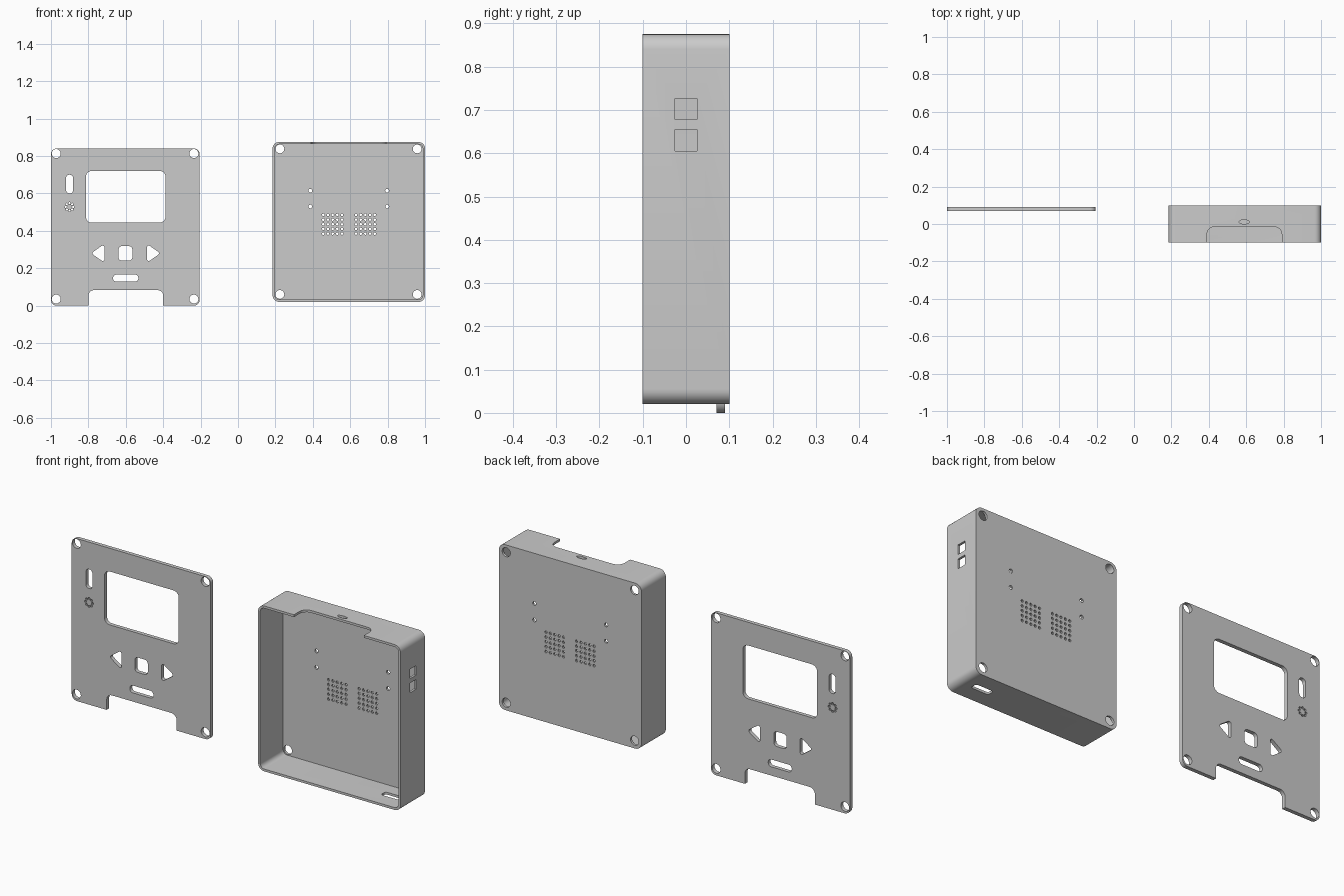
import bpy, bmesh
from math import cos, sin, tan, pi
from mathutils import Vector

cube = bpy.data.objects.get("Cube")
if cube:
    bpy.data.objects.remove(cube, do_unlink=True)

GREY = (0.6, 0.6, 0.6, 1)
grey = bpy.data.materials.new("grey_plastic")
grey.use_nodes = True
grey.diffuse_color = GREY
grey.node_tree.nodes["Principled BSDF"].inputs["Base Color"].default_value = GREY


# 2D profiles
def rounded(corners, radius, steps=7):
    """Polygon with every corner replaced by an arc."""
    pts = [Vector(c) for c in corners]
    out = []
    for i, p in enumerate(pts):
        a = (pts[i - 1] - p).normalized()
        b = (pts[(i + 1) % len(pts)] - p).normalized()
        half = a.angle(b) / 2
        centre = p + (a + b).normalized() * radius / sin(half)
        v1 = p + a * radius / tan(half) - centre
        v2 = p + b * radius / tan(half) - centre
        for k in range(steps + 1):
            out.append(centre + v1.slerp(v2, k / steps).normalized() * radius)
    return out


def box(x0, x1, y0, y1, radius=0):
    corners = [(x0, y0), (x1, y0), (x1, y1), (x0, y1)]
    return rounded(corners, radius) if radius else corners


def circle(x, y, r, n=12, ry=None):
    return [(x + r * cos(2 * pi * k / n), y + (ry or r) * sin(2 * pi * k / n))
            for k in range(n)]


# Solids
def add_prism(bm, profile, axis, lo, hi):
    place = {"x": lambda a, b, d: (d, a, b),
             "y": lambda a, b, d: (a, d, b),
             "z": lambda a, b, d: (a, b, d)}[axis]
    ends = [[bm.verts.new(place(a, b, d)) for a, b in profile] for d in (lo, hi)]
    n = len(profile)
    bm.faces.new(ends[0])
    bm.faces.new(ends[1][::-1])
    for i in range(n):
        j = (i + 1) % n
        bm.faces.new((ends[0][i], ends[1][i], ends[1][j], ends[0][j]))


def solid(name, prisms):
    bm = bmesh.new()
    for prism in prisms:
        add_prism(bm, *prism)
    bmesh.ops.recalc_face_normals(bm, faces=bm.faces)
    mesh = bpy.data.meshes.new(name)
    bm.to_mesh(mesh)
    bm.free()
    mesh.materials.append(grey)
    obj = bpy.data.objects.new(name, mesh)
    bpy.context.scene.collection.objects.link(obj)
    return obj


def cut(obj, prisms):
    """Subtract prisms that do not touch each other, then drop the cutter."""
    cutter = solid("cutter", prisms)
    cutter.hide_render = True
    mod = obj.modifiers.new("cut", "BOOLEAN")
    mod.operation = "DIFFERENCE"
    mod.solver = "EXACT"
    mod.object = cutter
    bpy.context.view_layer.update()
    result = obj.evaluated_get(bpy.context.evaluated_depsgraph_get())
    mesh = bpy.data.meshes.new_from_object(result)
    obj.modifiers.clear()
    obj.data = mesh
    bpy.data.objects.remove(cutter, do_unlink=True)


# Front panel
L, R, TOP = -1.0, -0.205, 0.84
panel = solid("front_panel", [(box(L, R, 0, TOP, 0.03), "y", 0.07, 0.09)])
openings = [
    box(-0.813, -0.388, 0.444, 0.72, 0.03),                          # screen
    box(-0.919, -0.881, 0.60, 0.70, 0.018),                          # switch slot
    box(-0.639, -0.565, 0.241, 0.318, 0.018),                        # centre button
    box(-0.668, -0.533, 0.128, 0.166, 0.018),                        # lower slot
    rounded([(-0.785, 0.28), (-0.714, 0.23), (-0.714, 0.33)], 0.01),  # left arrow
    rounded([(-0.415, 0.28), (-0.487, 0.33), (-0.487, 0.23)], 0.01),  # right arrow
    box(-0.80, -0.40, -0.2, 0.083, 0.03),                            # bottom notch
]
openings += [circle(x, z, 0.024, 24) for x in (-0.972, -0.236) for z in (0.035, 0.813)]
openings += [circle(-0.901 + 0.02 * cos(k * pi / 4), 0.528 + 0.02 * sin(k * pi / 4), 0.006, 8)
             for k in range(8)]
cut(panel, [(o, "y", 0, 0.2) for o in openings])

# Case: hollow tray, open at the front
W = 0.012
X0, X1, Z0, Z1 = 0.185, 1.0, 0.02, 0.875
case = solid("case", [(box(X0, X1, Z0, Z1, 0.035), "y", -0.1, 0.1)])
cut(case, [(box(X0 + W, X1 - W, Z0 + W, Z1 - W, 0.023), "y", -0.2, 0.1 - W)])

# Holes through the back: corners, mounting points and speaker grilles
back = [circle(x, z, 0.0235, 24) for x in (0.224, 0.958) for z in (0.06, 0.838)]
back += [circle(x, z, 0.01) for x in (0.387, 0.797) for z in (0.53, 0.615)]
back += [circle(start + 0.025 * i, 0.385 + 0.025 * j, 0.007, 10)
         for start in (0.456, 0.631) for i in range(5) for j in range(5)]
cut(case, [(b, "y", 0.07, 0.2) for b in back])

# Openings in the top, right side and bottom walls
cut(case, [
    (box(0.39, 0.79, -0.3, -0.015, 0.04), "z", 0.8, 1),
    (circle(0.589, 0.011, 0.028, 20, 0.011), "z", 0.8, 1),
    (box(-0.025, 0.025, 0.678, 0.727), "x", 0.95, 1.1),
    (box(-0.025, 0.025, 0.605, 0.655), "x", 0.95, 1.1),
    (box(0.83, 0.93, -0.019, 0.019, 0.012), "z", -0.1, 0.05),
])

# Shading: smooth corners, sharp edges
for obj in bpy.context.view_layer.objects:
    obj.select_set(obj in (panel, case))
bpy.context.view_layer.objects.active = case
bpy.ops.object.shade_smooth_by_angle()
